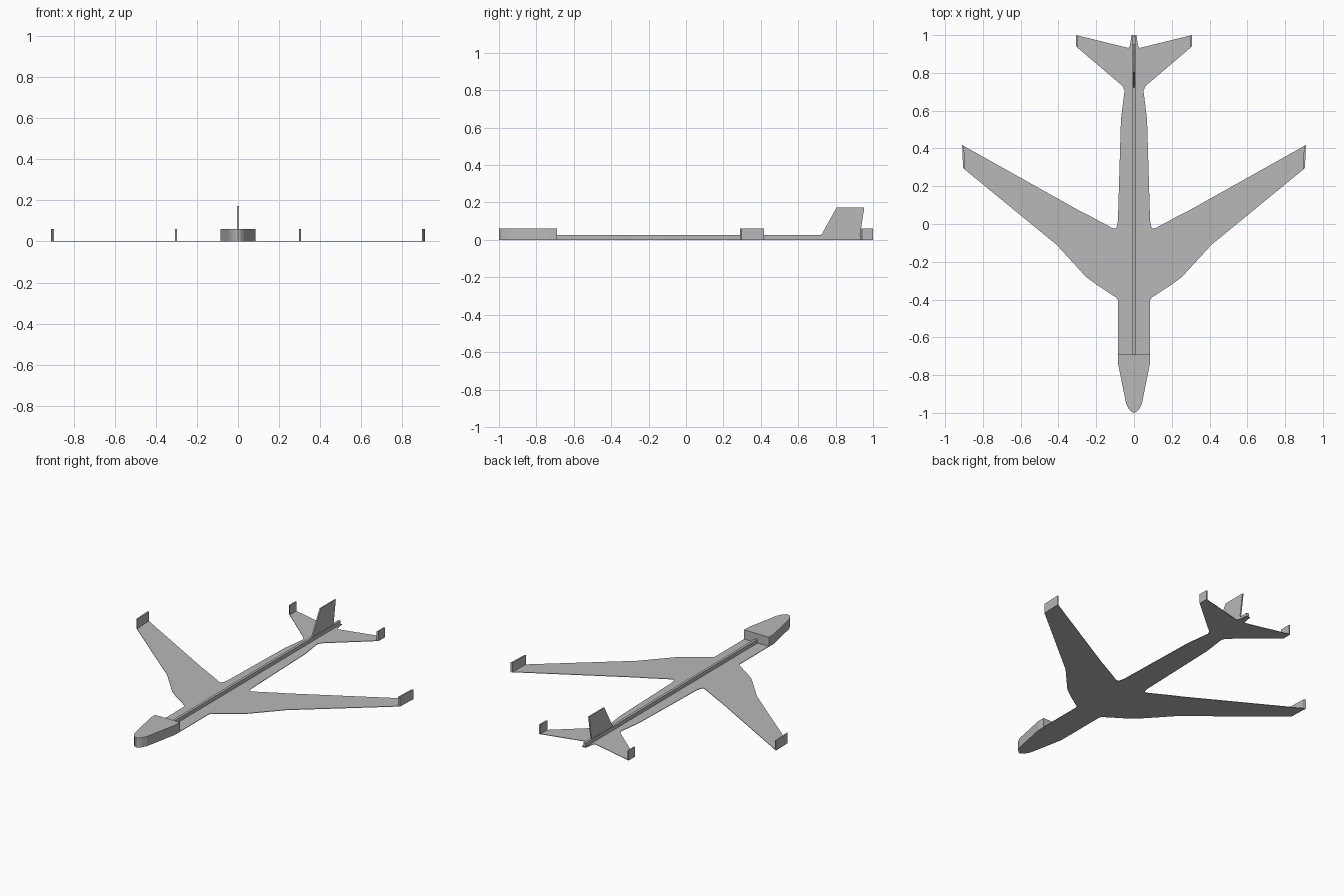
import bpy
import bmesh
from mathutils import Vector

cube = bpy.data.objects.get("Cube")
if cube:
    bpy.data.objects.remove(cube, do_unlink=True)

grey = bpy.data.materials.new("light grey")
grey.use_nodes = True
colour = (0.48, 0.48, 0.48, 1)
grey.diffuse_color = colour
grey.node_tree.nodes["Principled BSDF"].inputs["Base Color"].default_value = colour


def prism(name, corners, direction):
    """Extrude a flat outline of 3D corners along a direction."""
    bm = bmesh.new()
    face = bm.faces.new([bm.verts.new(c) for c in corners])
    moved = bmesh.ops.extrude_face_region(bm, geom=[face])["geom"]
    verts = [v for v in moved if isinstance(v, bmesh.types.BMVert)]
    bmesh.ops.translate(bm, verts=verts, vec=Vector(direction))
    bmesh.ops.recalc_face_normals(bm, faces=bm.faces)
    mesh = bpy.data.meshes.new(name)
    bm.to_mesh(mesh)
    bm.free()
    mesh.materials.append(grey)
    obj = bpy.data.objects.new(name, mesh)
    bpy.context.collection.objects.link(obj)
    return obj


def slab(name, outline, z, height):
    return prism(name, [(x, y, z) for x, y in outline], (0, 0, height))


def mirrored(half):
    """Complete a right-hand outline with its mirror image."""
    return half + [(-x, y) for x, y in reversed(half) if x > 0]


SHEET = 0.003
BLOCK = 0.06

# Flat sheet: fuselage, swept wings and tailplane in one outline
nose = [(0, -1), (0.013, -0.995), (0.027, -0.98), (0.042, -0.95), (0.085, -0.735)]
wing = [(0.085, -0.405), (0.093, -0.39), (0.116, -0.375), (0.2, -0.32), (0.254, -0.28),
        (0.41, -0.11), (0.905, 0.296), (0.91, 0.418), (0.296, 0.074), (0.24, 0.046),
        (0.118, -0.02), (0.1, -0.025), (0.09, -0.01), (0.085, 0.02)]
tail = [(0.069, 0.556), (0.05, 0.705), (0.06, 0.73), (0.307, 0.94), (0.307, 1),
        (0.03, 0.932), (0.021, 0.945), (0.013, 1)]
slab("airframe_sheet", mirrored(nose + wing + tail), 0, SHEET)

# Raised nose block
slab("nose_block", mirrored(nose + [(0.085, -0.69)]), 0, BLOCK)

# Spine rod along the fuselage
slab("spine", mirrored([(0.008, -0.69), (0.008, 0.995)]), 0, 0.026)

# Upright plates at the wing and tailplane tips
wing_tip = [(0.905, 0.296), (0.91, 0.418), (0.9, 0.412), (0.895, 0.288)]
tail_tip = [(0.307, 0.94), (0.307, 1), (0.298, 0.998), (0.298, 0.932)]
for side, sign in (("left", 1), ("right", -1)):
    for part, outline in (("winglet", wing_tip), ("tail_winglet", tail_tip)):
        slab(side + "_" + part, [(sign * x, y) for x, y in outline], 0, BLOCK)

# Swept vertical fin
fin = [(0.722, 0.024), (0.805, 0.172), (0.953, 0.172), (0.93, 0.024)]
prism("tail_fin", [(-0.004, y, z) for y, z in fin], (0.008, 0, 0))
